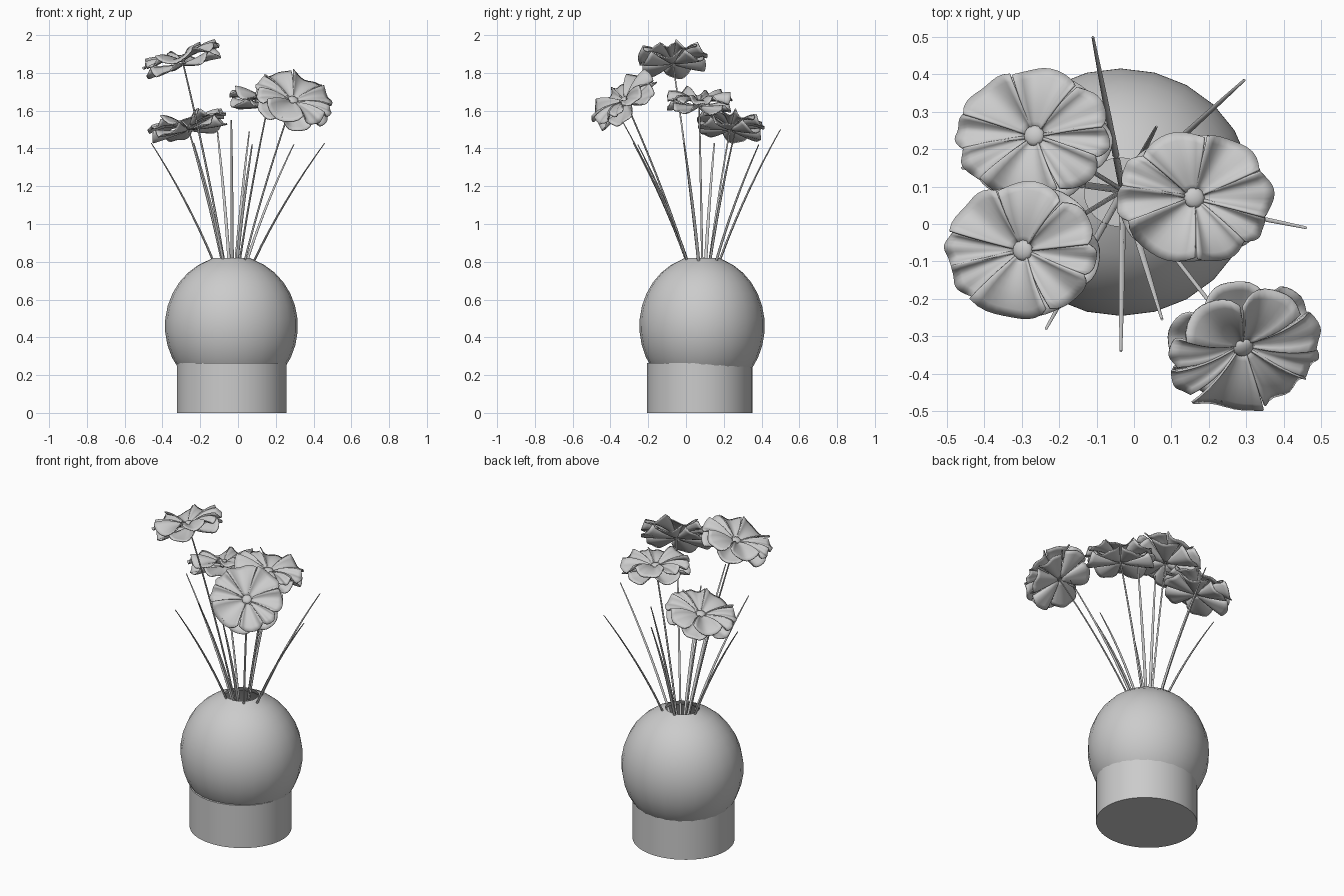
import bpy, bmesh, math, random
from mathutils import Vector

random.seed(4)
cube = bpy.data.objects.get("Cube")
if cube:
    bpy.data.objects.remove(cube)

grey = bpy.data.materials.new("plain_grey")
grey.use_nodes = True
grey.diffuse_color = (0.6, 0.6, 0.6, 1)
grey.node_tree.nodes["Principled BSDF"].inputs["Base Color"].default_value = (0.6, 0.6, 0.6, 1)


def finish(name, bm, angle=40):
    mesh = bpy.data.meshes.new(name)
    bm.to_mesh(mesh)
    bm.free()
    obj = bpy.data.objects.new(name, mesh)
    bpy.context.collection.objects.link(obj)
    mesh.materials.append(grey)
    bpy.ops.object.select_all(action='DESELECT')
    obj.select_set(True)
    bpy.context.view_layer.objects.active = obj
    bpy.ops.object.shade_smooth_by_angle(angle=math.radians(angle))
    return obj


def skin(bm, rows, closed):
    """Bridge successive rows of points with quads."""
    grid = [[bm.verts.new(p) for p in row] for row in rows]
    for a, b in zip(grid, grid[1:]):
        n = len(a)
        for i in range(n if closed else n - 1):
            j = (i + 1) % n
            bm.faces.new((a[i], a[j], b[j], b[i]))
    return grid


def ring(cx, cy, z, rx, ry, n):
    return [(cx + rx * math.cos(math.tau * i / n), cy + ry * math.sin(math.tau * i / n), z)
            for i in range(n)]


# Round vase body with an open mouth and an inner wall
def body_ring(angle, inset=0):
    r, z = math.cos(angle), math.sin(angle)
    return ring(-0.035, 0.085, 0.46 + (0.372 - inset) * z, (0.352 - inset) * r, (0.332 - inset) * r, 24)

bm = bmesh.new()
steps = [math.radians(-70 + 141 * i / 13) for i in range(14)]
rows = [body_ring(a) for a in steps]
rows.append(ring(-0.035, 0.085, 0.82, 0.098, 0.092, 24))
rows += [body_ring(a, 0.02) for a in reversed(steps)]
grid = skin(bm, rows, True)
bm.faces.new(grid[0][::-1])
bm.faces.new(grid[-1])
finish("vase_body", bm, 50)

# Cylindrical foot
bm = bmesh.new()
grid = skin(bm, [ring(-0.033, 0.072, z, 0.291, 0.279, 48) for z in (0, 0.265)], True)
bm.faces.new(grid[0][::-1])
bm.faces.new(grid[1])
finish("vase_foot", bm)


# Stems and blades follow a bent path from the mouth of the vase
def path(tip, bend, n=12):
    tip = Vector(tip)
    out = Vector((tip.x + 0.03, tip.y - 0.09, 0))
    start = Vector((-0.03, 0.09, 0.5)) - out * 0.02
    mid = start.lerp(tip, 0.5) - out * bend
    return [start * (1 - t) ** 2 + mid * 2 * t * (1 - t) + tip * t * t
            for t in (i / n for i in range(n + 1))]


def stalk(name, tip, bend, width, thick, taper):
    bm = bmesh.new()
    pts = path(tip, bend)
    out = Vector((pts[-1].x - pts[0].x, pts[-1].y - pts[0].y, 0)).normalized()
    side = out.cross(Vector((0, 0, 1)))
    rows = []
    for i, p in enumerate(pts):
        t = i / (len(pts) - 1)
        s = 1 - taper * t ** 3
        rows.append([p + (side * width * math.cos(a) + out * thick * math.sin(a)) * s
                     for a in (math.tau * k / 6 for k in range(6))])
    grid = skin(bm, rows, True)
    bm.faces.new(grid[0][::-1])
    bm.faces.new(grid[-1])
    bmesh.ops.recalc_face_normals(bm, faces=bm.faces)
    finish(name, bm, 60)


blade_tips = [(-0.11, 0.5, 1.5), (0.295, 0.385, 1.42), (0.06, 0.26, 1.49), (0.46, -0.01, 1.43),
              (0.075, -0.255, 1.42), (-0.035, -0.34, 1.55), (-0.235, -0.28, 1.43), (-0.46, 0.15, 1.43)]
for i, tip in enumerate(blade_tips):
    stalk(f"grass_blade_{i + 1}", tip, 0.18, 0.009, 0.007, 0.6)


# A fan petal: its sides curl up and its outer rim is gently ruffled
def petal(bm, heading, length, half, rise, cup, squash, frame):
    ex, ey, ez, origin = frame
    phase = random.uniform(0, math.tau)
    rows = []
    for i in range(8):
        u = 0.08 + 0.92 * i / 7
        row = []
        for k in range(11):
            v = k / 5 - 1
            r = u * length * (1 - 0.08 * abs(v) ** 3 + 0.015 * u * math.sin(4 * v + phase))
            a = heading + v * half
            h = rise * math.sin(u * 2.2) + cup * u * (abs(v) ** 3 - 0.3) + 0.006 * u * u * math.sin(5 * v + phase)
            row.append(origin + ex * math.cos(a) * r + ey * math.sin(a) * r * squash + ez * h)
        rows.append(row)
    skin(bm, rows, False)


# Heading and half width of each upper petal, in degrees
upper_petals = [(79, 26), (28, 21), (-8, 13), (-43, 20), (-99, 32), (-149, 16), (178, 15), (135, 26)]


def flower(index, centre, normal, turn, squash):
    ez = Vector(normal).normalized()
    ex = Vector((0, 1, 0)).cross(ez).normalized()
    ey = ez.cross(ex)
    centre = Vector(centre)
    bm = bmesh.new()
    # Upper petals, then a drooping layer that shows through the gaps
    for heading, half in upper_petals:
        petal(bm, math.radians(heading + turn), 0.212, math.radians(half), 0.035,
              0.0018 * half, squash, (ex, ey, ez, centre))
    for k in range(6):
        petal(bm, math.radians(turn + 60 * k + 50), 0.204, 0.46, -0.008, 0.045, squash,
              (ex, ey, ez, centre - ez * 0.014))
    for f in bm.faces:
        f.normal_update()
        if f.normal.dot(ez) < 0:
            f.normal_flip()
    obj = finish(f"flower_petals_{index}", bm, 60)
    solid = obj.modifiers.new("thickness", 'SOLIDIFY')
    solid.thickness = 0.006
    # Button in the middle
    bm = bmesh.new()
    bmesh.ops.create_uvsphere(bm, u_segments=16, v_segments=8, radius=0.028)
    for v in bm.verts:
        v.co = centre + ex * v.co.x + ey * v.co.y + ez * (v.co.z * 0.5 + 0.008)
    finish(f"flower_centre_{index}", bm, 60)
    stalk(f"flower_stem_{index}", centre - ez * 0.012, 0.12, 0.006, 0.006, 0.3)


flower(1, (-0.265, 0.235, 1.515), (-0.22, 0.15, 1), 0, 0.85)
flower(2, (-0.295, -0.07, 1.865), (-0.3, -0.03, 1), 0, 0.87)
flower(3, (0.16, 0.07, 1.64), (0.1, 0.03, 1), -25, 0.84)
flower(4, (0.29, -0.325, 1.65), (0.28, -0.66, 0.8), 0, 0.95)
